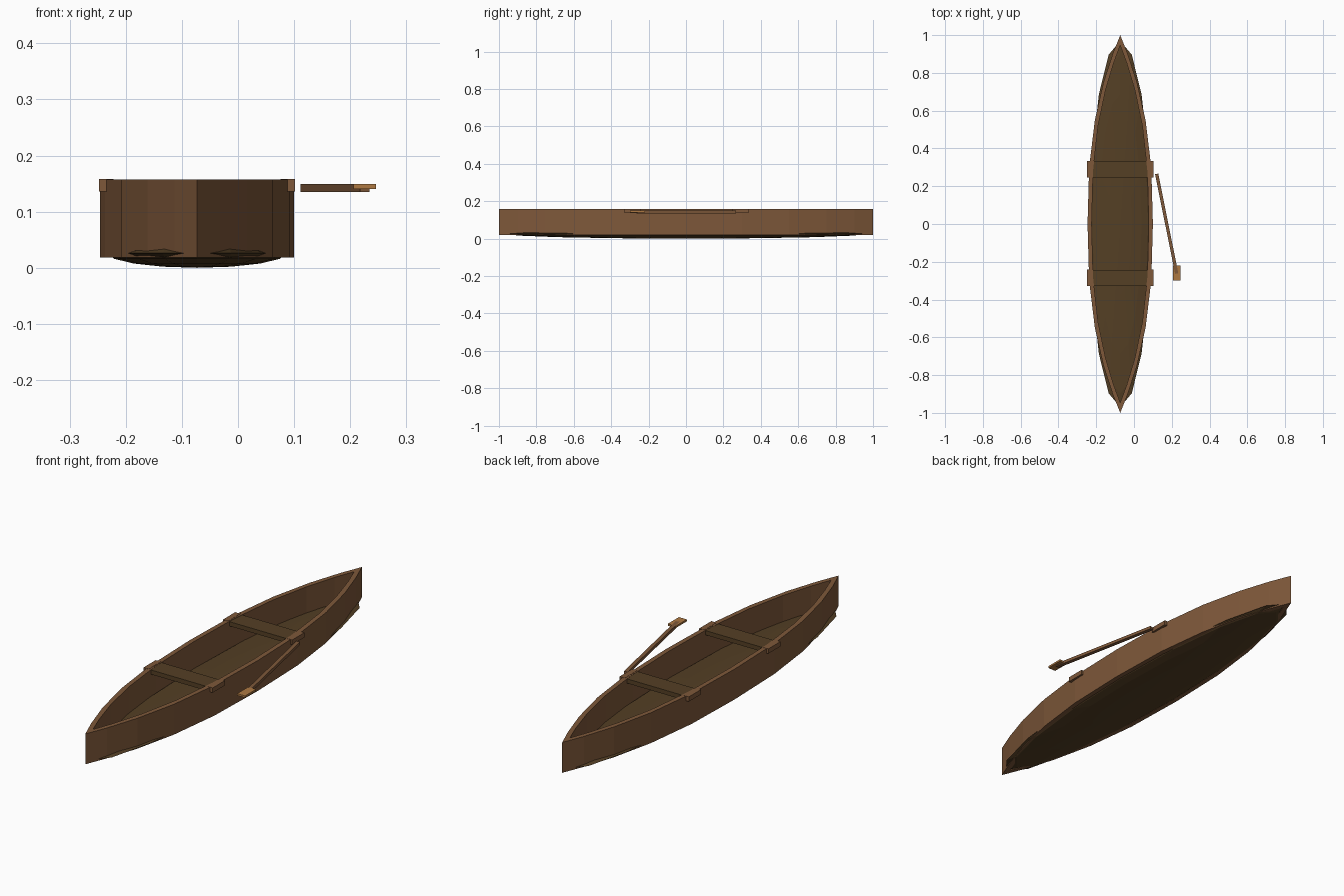
import bpy, bmesh, math
from mathutils import Matrix, Vector

cube = bpy.data.objects.get("Cube")
if cube:
    bpy.data.objects.remove(cube, do_unlink=True)

CX = -0.073  # centre line of the boat


def material(name, rgb):
    m = bpy.data.materials.new(name)
    m.use_nodes = True
    m.diffuse_color = (*rgb, 1)
    m.node_tree.nodes["Principled BSDF"].inputs["Base Color"].default_value = (*rgb, 1)
    return m


hull_brown = material("hull brown", (0.21, 0.098, 0.042))
dark_wood = material("dark wood", (0.089, 0.05, 0.018))
light_wood = material("light wood", (0.42, 0.19, 0.055))


def finish(bm, name, mat):
    bmesh.ops.recalc_face_normals(bm, faces=bm.faces)
    me = bpy.data.meshes.new(name)
    bm.to_mesh(me)
    bm.free()
    me.materials.append(mat)
    ob = bpy.data.objects.new(name, me)
    bpy.context.collection.objects.link(ob)
    return ob


def box(name, mat, centre, size, turn=0):
    bm = bmesh.new()
    place = Matrix.Translation(centre) @ Matrix.Rotation(turn, 4, "Z")
    bmesh.ops.create_cube(bm, size=1, matrix=place @ Matrix.Diagonal((*size, 1)))
    return finish(bm, name, mat)


# Hull wall: pointed outline swept up as a hollow ring
def outline(half_width, half_length):
    steps = [-1, -0.9, -0.75, -0.55, -0.3, 0, 0.3, 0.55, 0.75, 0.9, 1]
    right = [(half_width * (1 - abs(t) ** 2.5), t * half_length) for t in steps]
    return right + [(-x, y) for x, y in right[-2:0:-1]]


bm = bmesh.new()
rings = []
for (w, l), z in (((0.173, 1), 0.018), ((0.173, 1), 0.157),
                  ((0.151, 0.945), 0.157), ((0.151, 0.945), 0.018)):
    rings.append([bm.verts.new((CX + x, y, z)) for x, y in outline(w, l)])
for k in range(4):
    a, b = rings[k], rings[(k + 1) % 4]
    for i in range(len(a)):
        j = (i + 1) % len(a)
        bm.faces.new((a[i], a[j], b[j], b[i]))
finish(bm, "hull_wall", hull_brown)

# Rounded bottom, which is also the floor
bm = bmesh.new()
bmesh.ops.create_uvsphere(bm, u_segments=16, v_segments=8, radius=1,
                          matrix=Matrix.Translation((CX, 0, 0.026))
                          @ Matrix.Diagonal((0.16, 0.97, 0.026, 1)))
finish(bm, "hull_bottom", dark_wood)

# Two benches with end blocks on the rim
for label, y in (("front", -0.285), ("back", 0.29)):
    box(label + "_bench", dark_wood, (CX, y, 0.146), (0.31, 0.085, 0.02))
    for side, s in (("left", 1), ("right", -1)):
        box(f"{label}_{side}_bench_block", hull_brown,
            (CX + s * 0.162, y, 0.147), (0.026, 0.088, 0.022))

# Oar lying beside the boat
top, tip = Vector((0.12, 0.265, 0.142)), Vector((0.226, -0.262, 0.142))
run = tip - top
box("oar_shaft", hull_brown, (top + tip) / 2, (0.017, run.length, 0.014),
    math.atan2(-run.x, run.y))
box("oar_blade", light_wood, (0.226, -0.26, 0.1445), (0.04, 0.08, 0.009))
